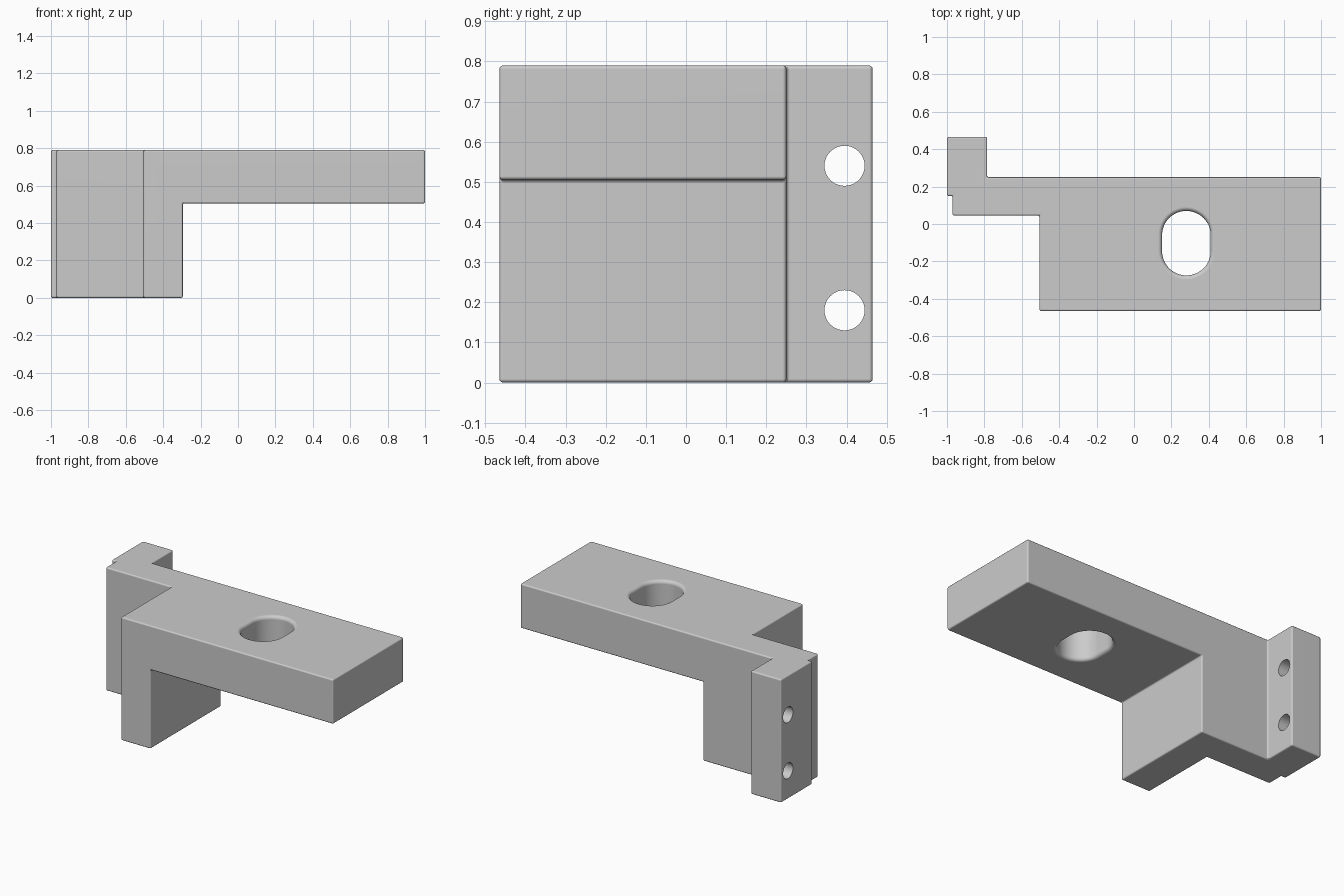
import bpy, bmesh, math

cube = bpy.data.objects.get("Cube")
if cube:
    bpy.data.objects.remove(cube, do_unlink=True)

HEIGHT, ARM_UNDERSIDE = 0.79, 0.505

grey = bpy.data.materials.new("light grey")
grey.use_nodes = True
colour = (0.6, 0.6, 0.6, 1)
grey.diffuse_color = colour
grey.node_tree.nodes["Principled BSDF"].inputs["Base Color"].default_value = colour


def loft(name, rings):
    """Solid through a stack of matching point rings, capped at both ends."""
    bm = bmesh.new()
    loops = [[bm.verts.new(p) for p in ring] for ring in rings]
    n = len(loops[0])
    for a, b in zip(loops, loops[1:]):
        for i in range(n):
            j = (i + 1) % n
            bm.faces.new((a[i], a[j], b[j], b[i]))
    bm.faces.new(loops[0][::-1])
    bm.faces.new(loops[-1])
    bmesh.ops.recalc_face_normals(bm, faces=bm.faces)
    mesh = bpy.data.meshes.new(name)
    bm.to_mesh(mesh)
    bm.free()
    mesh.materials.append(grey)
    obj = bpy.data.objects.new(name, mesh)
    bpy.context.collection.objects.link(obj)
    return obj


def apply(obj, modifier):
    bpy.ops.object.select_all(action='DESELECT')
    bpy.context.view_layer.objects.active = obj
    obj.select_set(True)
    bpy.ops.object.modifier_apply(modifier=modifier.name)


def cut(obj, cutter):
    mod = obj.modifiers.new("cut", 'BOOLEAN')
    mod.operation, mod.solver, mod.object = 'DIFFERENCE', 'EXACT', cutter
    apply(obj, mod)
    bpy.data.objects.remove(cutter, do_unlink=True)


def slot_ring(radius, z):
    """Upright rounded slot outline, long in y."""
    ring = []
    for centre_y, start in ((-0.06, 0), (-0.145, math.pi)):
        for i in range(25):
            a = start + math.pi * i / 24
            ring.append((0.28 + radius * math.cos(a), centre_y + radius * math.sin(a), z))
    return ring


# Bracket body: plan outline, with the space under the arm removed
plan = [(-1, 0.465), (-0.785, 0.465), (-0.785, 0.25), (1, 0.25), (1, -0.465),
        (-0.505, -0.465), (-0.505, 0.045), (-0.97, 0.045), (-0.97, 0.15), (-1, 0.15)]
body = loft("bracket_body", [[(x, y, z) for x, y in plan] for z in (0, HEIGHT)])
relief = [(-0.295, -1), (2, -1), (2, 1), (-0.295, 1)]
cut(body, loft("arm_relief", [[(x, y, z) for x, y in relief] for z in (-1, ARM_UNDERSIDE)]))

# Softened edges
bevel = body.modifiers.new("soft_edges", 'BEVEL')
bevel.width, bevel.segments = 0.009, 3
bevel.limit_method, bevel.angle_limit = 'ANGLE', math.radians(60)
apply(body, bevel)

# Slot through the arm, with rounded rims above and below
radius, rim = 0.13, 0.022
steps = [math.pi / 2 * i / 5 for i in range(6)]
lower = [slot_ring(radius + rim * (1 - math.sin(a)), ARM_UNDERSIDE + rim * (1 - math.cos(a)))
         for a in steps]
upper = [slot_ring(radius + rim * (1 - math.sin(a)), HEIGHT - rim * (1 - math.cos(a)))
         for a in reversed(steps)]
wide = radius + rim
cut(body, loft("slot", [slot_ring(wide, ARM_UNDERSIDE - 0.05)] + lower + upper
               + [slot_ring(wide, HEIGHT + 0.05)]))

# Two bolt holes through the rear lug
for z in (0.18, 0.54):
    circle = [(0.395 + 0.05 * math.cos(math.tau * i / 40),
               z + 0.05 * math.sin(math.tau * i / 40)) for i in range(40)]
    cut(body, loft("bolt_hole", [[(x, y, h) for y, h in circle] for x in (-1.1, -0.7)]))

# Smooth rounded parts, flat broad faces
bpy.ops.object.select_all(action='DESELECT')
body.select_set(True)
bpy.context.view_layer.objects.active = body
bpy.ops.object.shade_smooth_by_angle(angle=math.radians(35))
weighted = body.modifiers.new("even_shading", 'WEIGHTED_NORMAL')
weighted.keep_sharp = True
